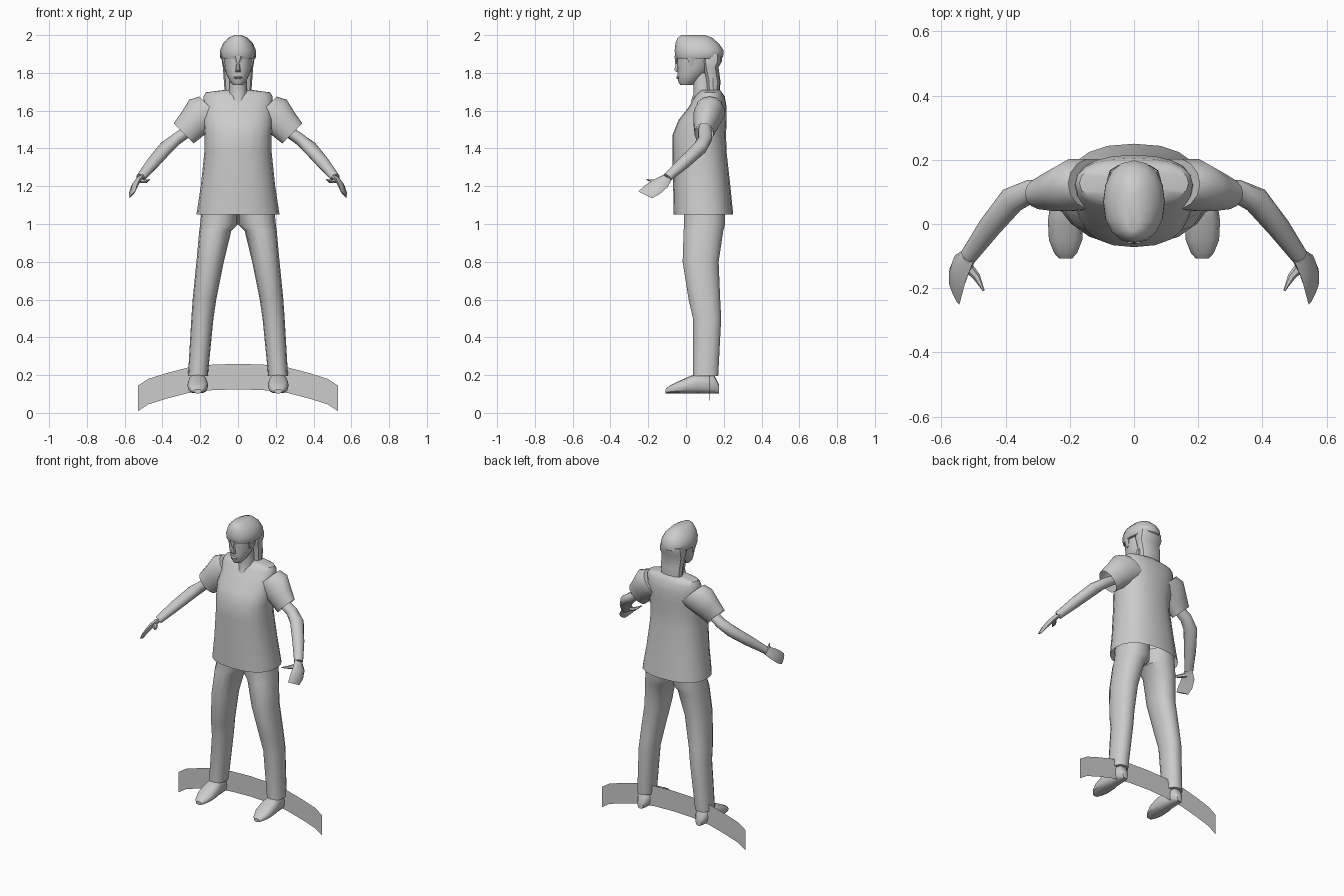
import bpy
import bmesh
import math
from mathutils import Vector

if "Cube" in bpy.data.objects:
    bpy.data.objects.remove(bpy.data.objects["Cube"], do_unlink=True)

# Single colour
grey = bpy.data.materials.new("plain_grey")
grey.use_nodes = True
GREY = (0.6, 0.6, 0.6, 1)
grey.diffuse_color = GREY
grey.node_tree.nodes["Principled BSDF"].inputs["Base Color"].default_value = GREY


def finish(name, bm, angle=40):
    """Turn a bmesh into a smooth shaded object."""
    bmesh.ops.recalc_face_normals(bm, faces=bm.faces)
    mesh = bpy.data.meshes.new(name)
    bm.to_mesh(mesh)
    bm.free()
    mesh.materials.append(grey)
    mesh.shade_smooth()
    mesh.set_sharp_from_angle(angle=math.radians(angle))
    obj = bpy.data.objects.new(name, mesh)
    bpy.context.collection.objects.link(obj)
    return obj


def squash(value, power):
    return math.copysign(abs(value) ** power, value)


def loft(name, rings, count=12, power=1.0, start_cap=True, end_cap=True):
    """Skin a row of oval rings, each given as centre, half axis, half axis."""
    bm = bmesh.new()
    loops = []
    for centre, u, v in rings:
        loop = []
        for i in range(count):
            a = math.tau * i / count
            loop.append(bm.verts.new(Vector(centre)
                                     + Vector(u) * squash(math.cos(a), power)
                                     + Vector(v) * squash(math.sin(a), power)))
        loops.append(loop)
    for low, high in zip(loops, loops[1:]):
        for i in range(count):
            j = (i + 1) % count
            bm.faces.new((low[i], low[j], high[j], high[i]))
    if start_cap:
        bm.faces.new(loops[0])
    if end_cap:
        bm.faces.new(loops[-1])
    return finish(name, bm)


def level(z, x0, x1, y0, y1):
    """Horizontal ring from its height and extents."""
    return (((x0 + x1) / 2, (y0 + y1) / 2, z),
            ((x1 - x0) / 2, 0, 0), (0, (y1 - y0) / 2, 0))


def column(name, rows, **options):
    """Loft of centred rings: height, half width, front, back."""
    return loft(name, [level(z, -w, w, y0, y1) for z, w, y0, y1 in rows], **options)


def limb(name, side, points, **options):
    """Tube along a path: x, y, z, horizontal radius, other radius."""
    places = [Vector((side * x, y, z)) for x, y, z, _, _ in points]
    rings = []
    for i, p in enumerate(places):
        d = (places[min(i + 1, len(places) - 1)] - places[max(i - 1, 0)]).normalized()
        u = d.cross(Vector((0, 0, 1))).normalized()
        v = d.cross(u)
        rings.append((p, u * points[i][3], v * points[i][4]))
    return loft(name, rings, **options)


# Shirt body
column("shirt", [
    (1.05, .22, -.065, .25),
    (1.2, .197, -.068, .235),
    (1.38, .178, -.072, .215),
    (1.47, .178, -.072, .212),
    (1.55, .185, -.04, .215),
    (1.62, .185, .015, .215),
    (1.675, .183, .045, .205),
    (1.697, .17, .065, .19),
    (1.71, .07, .08, .18),
], count=20, power=.85, start_cap=False)

# Neck, face, nose and mouth
column("neck", [(1.645, .035, .025, .15), (1.69, .055, .04, .15),
                (1.72, .045, .04, .14), (1.8, .045, .03, .14)])
column("face", [
    (1.735, .025, -.03, .03),
    (1.755, .043, -.042, .06),
    (1.79, .06, -.045, .1),
    (1.83, .073, -.046, .13),
    (1.89, .08, -.05, .15),
], count=16)
column("nose", [(1.805, .015, -.052, -.03), (1.815, .013, -.065, -.03),
                (1.865, .007, -.05, -.03)], count=6)
column("mouth", [(1.768, .014, -.046, -.03), (1.775, .025, -.052, -.03),
                 (1.782, .014, -.049, -.03)], count=8)

# Hair: cap with a rim, and the fall at the back
column("hair_cap", [
    (1.875, .09, -.052, .185),
    (1.885, .096, -.058, .197),
    (1.92, .095, -.06, .198),
    (1.955, .08, -.056, .175),
    (1.985, .052, -.045, .14),
    (2.0, .02, -.025, .1),
], count=16, power=.92)
column("back_hair", [
    (1.69, .07, .11, .18),
    (1.76, .075, .105, .182),
    (1.83, .08, .09, .172),
    (1.86, .085, .08, .19),
    (1.9, .08, .08, .19),
], power=.8)

# Fringe strand
column("fringe", [(1.845, .006, -.058, -.045), (1.89, .03, -.062, -.04)], count=6)

for side, word in ((1, "left"), (-1, "right")):
    # Side lock in front of the ear
    loft(word + "_side_lock", [
        ((side * .07, .025, 1.83), (.006, 0, 0), (0, .008, 0)),
        ((side * .08, .03, 1.89), (.012, 0, 0), (0, .03, 0)),
    ], count=6)

    # Open sleeve, cut at a slant
    loft(word + "_sleeve", [
        ((side * x, y, z), (side * r, 0, r), (0, depth, 0))
        for x, y, z, r, depth in (
            (.13, .125, 1.6, .075, .08),
            (.185, .122, 1.585, .073, .083),
            (.24, .107, 1.53, .06, .068),
            (.287, .095, 1.48, .053, .05),
        )], count=14, end_cap=False)

    # Arm, flat hand and thumb
    limb(word + "_arm", side, [
        (.24, .1, 1.51, .035, .03),
        (.325, .1, 1.45, .038, .032),
        (.38, .075, 1.405, .042, .036),
        (.45, -.01, 1.325, .036, .033),
        (.515, -.1, 1.245, .027, .024),
    ])
    loft(word + "_hand", [
        ((side * x, y, z), (side * .45 * w, w, -.5 * w), (side * t, -t / 2, 0))
        for x, y, z, w, t in (
            (.51, -.095, 1.25, .022, .022),
            (.54, -.135, 1.215, .038, .018),
            (.555, -.18, 1.18, .042, .012),
            (.56, -.215, 1.155, .036, .005),
        )], count=8)
    limb(word + "_thumb", side, [
        (.525, -.125, 1.23, .018, .015),
        (.49, -.165, 1.225, .012, .01),
        (.468, -.208, 1.235, .003, .003),
    ], count=6)

    # Trouser leg
    rows = [
        (1.1, 0, .19, -.015, .21),
        (1.0, 0, .2, -.012, .21),
        (.965, .035, .205, -.015, .2),
        (.8, .075, .22, -.02, .175),
        (.6, .115, .24, .012, .183),
        (.5, .13, .247, .035, .188),
        (.195, .16, .265, .036, .172),
    ]
    loft(word + "_trouser_leg", [
        level(z, side * x0, side * x1, y0, y1) for z, x0, x1, y0, y1 in rows
    ], count=14, power=.9)

    # Shoe, lofted from heel to toe
    loft(word + "_shoe", [
        ((side * .213, y, (top + .103) / 2), (w, 0, 0), (0, 0, (top - .103) / 2))
        for y, top, w in (
            (.175, .15, .02),
            (.15, .2, .038),
            (.06, .21, .048),
            (.01, .19, .055),
            (-.05, .163, .052),
            (-.09, .142, .036),
            (-.108, .125, .02),
        )], count=12, power=.8)

# Thin curved band standing behind the heels
bm = bmesh.new()
profile = [(0, .26), (.14, .255), (.265, .24), (.38, .21), (.475, .18), (.53, .144)]
arc = [(-x, z) for x, z in profile[:0:-1]] + profile
pairs = [(bm.verts.new((x, .129 - .008 * x, z)),
          bm.verts.new((x, .129 - .008 * x, max(z - .135, 0)))) for x, z in arc]
for (a, b), (c, d) in zip(pairs, pairs[1:]):
    bm.faces.new((a, b, d, c))
finish("curved_band", bm)
